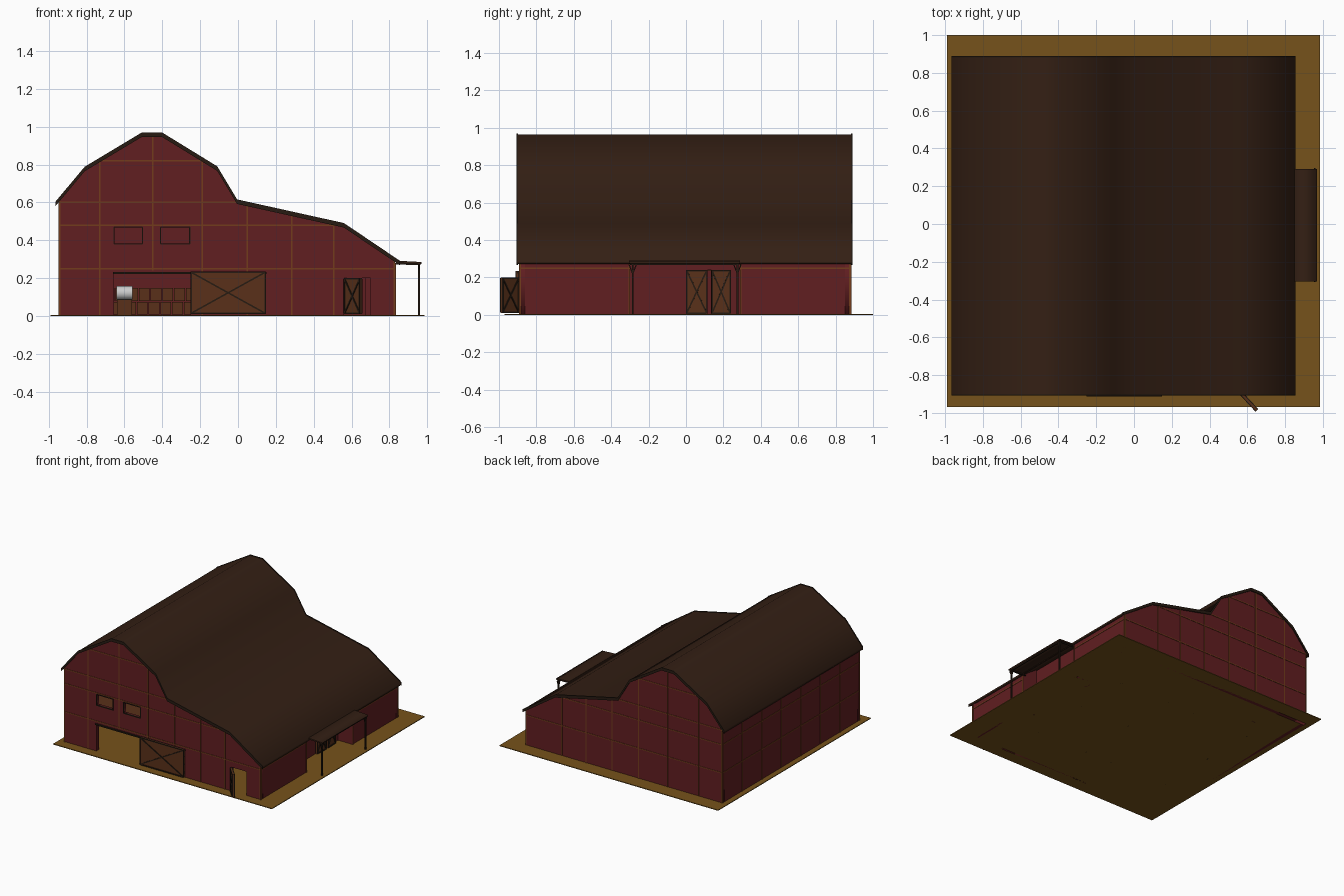
import bpy, math
from mathutils import Vector

if "Cube" in bpy.data.objects:
    bpy.data.objects.remove(bpy.data.objects["Cube"])

def mat(name, r, g, b):
    m = bpy.data.materials.new(name)
    m.diffuse_color = (r, g, b, 1)
    m.use_nodes = True
    m.node_tree.nodes["Principled BSDF"].inputs["Base Color"].default_value = m.diffuse_color
    return m

RED = mat("barn_red", 0.12, 0.013, 0.015)
BATTEN = mat("batten_brown", 0.17, 0.045, 0.012)
ROOF = mat("roof_brown", 0.034, 0.014, 0.007)
DARK = mat("dark_timber", 0.02, 0.011, 0.006)
DOOR = mat("door_brown", 0.10, 0.03, 0.01)
EARTH = mat("earth", 0.18, 0.085, 0.011)
STEEL = mat("steel", 0.55, 0.55, 0.55)

def mesh(name, verts, faces, m):
    me = bpy.data.meshes.new(name)
    me.from_pydata(verts, [], faces)
    me.materials.append(m)
    o = bpy.data.objects.new(name, me)
    bpy.context.collection.objects.link(o)
    return o

BOX_FACES = [(0, 1, 3, 2), (4, 6, 7, 5), (0, 4, 5, 1), (2, 3, 7, 6), (0, 2, 6, 4), (1, 5, 7, 3)]

def box(name, x0, x1, y0, y1, z0, z1, m):
    return mesh(name, [(x, y, z) for x in (x0, x1) for y in (y0, y1) for z in (z0, z1)], BOX_FACES, m)

def beam(name, a, b, w, m):
    """Square bar from a to b."""
    a, b = Vector(a), Vector(b)
    d = (b - a).normalized()
    up = Vector((0, 1, 0)) if abs(d.y) < 0.9 else Vector((0, 0, 1))
    s = d.cross(up).normalized() * w / 2
    t = d.cross(s).normalized() * w / 2
    return mesh(name, [p + i * s + j * t for p in (a, b) for i in (-1, 1) for j in (-1, 1)], BOX_FACES, m)

def extrude_y(name, loops, y0, y1, m):
    """Fill x/z outlines (inner loops become holes) and extrude them along y."""
    c = bpy.data.curves.new(name, 'CURVE')
    c.dimensions, c.fill_mode, c.extrude = '2D', 'BOTH', (y1 - y0) / 2
    for pts in loops:
        s = c.splines.new('POLY')
        s.points.add(len(pts) - 1)
        for p, (x, z) in zip(s.points, pts):
            p.co = (x, z, 0, 1)
        s.use_cyclic_u = True
    c.materials.append(m)
    o = bpy.data.objects.new(name, c)
    bpy.context.collection.objects.link(o)
    o.rotation_euler = (math.pi / 2, 0, 0)
    o.location = (0, (y0 + y1) / 2, 0)
    bpy.ops.object.select_all(action='DESELECT')
    o.select_set(True)
    bpy.context.view_layer.objects.active = o
    bpy.ops.object.convert(target='MESH')
    return o

# Shared roof line and extents
LINE = [(-0.965, 0.6), (-0.81, 0.785), (-0.51, 0.965), (-0.40, 0.965), (-0.11, 0.787),
        (-0.005, 0.612), (0.56, 0.487), (0.855, 0.288)]
XL, XR, YF, YB, T = -0.945, 0.83, -0.89, 0.88, 0.03

def height(x):
    for (a, za), (b, zb) in zip(LINE, LINE[1:]):
        if a <= x <= b:
            return za + (zb - za) * (x - a) / (b - a) - 0.012

# Ground slab
box("ground", -0.99, 0.985, -0.97, 1.0, 0.0, 0.006, EARTH)

# Roof as a folded sheet with dark verge trims at each end
under = [(x, z - 0.016) for x, z in reversed(LINE)]
extrude_y("roof", [LINE + under], -0.9, 0.885, ROOF)
for n, y in (("front", -0.907), ("back", 0.881)):
    trim = [(x, z + 0.004) for x, z in LINE] + [(x, z - 0.02) for x, z in reversed(LINE)]
    extrude_y(n + "_verge", [trim], y, y + 0.008, DARK)

# Gable walls
top = [(XL, height(XL))] + [(x, z - 0.012) for x, z in LINE[1:-1]] + [(XR, height(XR))]
doors = [(XR, 0), (0.70, 0), (0.70, 0.2), (0.56, 0.2), (0.56, 0), (-0.25, 0), (-0.25, 0.222),
         (-0.655, 0.222), (-0.655, 0), (XL, 0)]
WINS = [(-0.655, -0.505), (-0.41, -0.255)]
holes = [[(a, 0.38), (b, 0.38), (b, 0.47), (a, 0.47)] for a, b in WINS]
extrude_y("front_wall", [top + doors] + holes, YF, YF + T, RED)
extrude_y("back_wall", [top + [(XR, 0), (XL, 0)]], YB - T, YB, RED)

# Side walls, the right one stepping in for the porch entrance
RX = 0.70
box("left_wall", XL, XL + T, YF + T, YB - T, 0, 0.6, RED)
for n, a, b in (("front", YF + T, -0.30), ("back", 0.29, YB - T)):
    box("right_wall_" + n, XR - T, XR, a, b, 0, 0.285, RED)
for n, a, x0 in (("front", -0.30 - T, RX), ("back", 0.29, RX)):
    extrude_y("recess_return_" + n, [[(x0, 0), (XR, 0), (XR, 0.285), (x0, height(x0))]], a, a + T, RED)
box("recess_wall", RX - T, RX, -0.30, 0.0, 0, 0.37, RED)
box("recess_wall_end", RX - T, RX, 0.24, 0.29, 0, 0.37, RED)
box("recess_wall_head", RX - T, RX, 0.0, 0.24, 0.24, 0.37, RED)

# Wall battens on the gables
W = 0.004
for n, y in (("front", YF), ("back", YB)):
    for x in (XL + 0.004, -0.73, -0.45, -0.19, 0.05, 0.285, 0.505, XR - 0.004):
        z0 = 0.24 if n == "front" and x == -0.45 else 0.0
        box(n + "_batten", x - W, x + W, y - 0.004, y + 0.004, z0, height(x), BATTEN)
    for z, a, b in ((0.25, XL, XR), (0.48, XL, 0.55), (0.6, XL, -0.01), (0.82, -0.74, -0.17)):
        box(n + "_rail", a, b, y - 0.003, y + 0.003, z - W, z + W, BATTEN)

# Wall battens on the sides
for i in range(8):
    y = YF + 0.004 + i * (YB - YF - 0.008) / 7
    box("left_batten", XL - 0.004, XL + 0.004, y - W, y + W, 0, 0.6, BATTEN)
for z in (0.25, 0.48):
    box("left_rail", XL - 0.003, XL + 0.003, YF, YB, z - W, z + W, BATTEN)
for a, b in ((YF, -0.30), (0.29, YB)):
    box("right_rail", XR - 0.003, XR + 0.003, a, b, 0.246, 0.254, BATTEN)
    for y in (a + 0.004, b - 0.004):
        box("right_batten", XR - 0.004, XR + 0.004, y - W, y + W, 0, 0.28, BATTEN)

# Plank door with a frame and cross braces on both faces
def door(name, w, h, loc, angle, m):
    parts = [box(name, 0, w, -0.005, 0.005, 0, h, m)]
    for y in (-0.006, 0.006):
        c = [(0.004, y, 0.004), (w - 0.004, y, 0.004), (w - 0.004, y, h - 0.004), (0.004, y, h - 0.004)]
        for i, j in ((0, 1), (1, 2), (2, 3), (3, 0), (0, 2), (1, 3)):
            parts.append(beam(name + "_brace", c[i], c[j], 0.008, DARK))
    for o in parts:
        o.location = loc
        o.rotation_euler = (0, 0, angle)

door("sliding_door", 0.40, 0.225, (-0.252, -0.902, 0.01), 0, DOOR)
door("small_door", 0.125, 0.19, (0.565, -0.895, 0.01), -math.radians(47), DOOR)
door("entrance_door_front", 0.115, 0.235, (RX + 0.008, 0.0, 0.006), math.radians(88), DOOR)
door("entrance_door_back", 0.105, 0.235, (RX + 0.008, 0.24, 0.006), -math.radians(88), DOOR)
box("door_track", -0.66, 0.15, -0.903, -0.89, 0.222, 0.232, DARK)

# Window frames
for a, b in WINS:
    for z in (0.38, 0.47):
        box("window_rail", a, b, YF - 0.004, YF + 0.01, z - 0.003, z + 0.003, DARK)
    for x in (a, b):
        box("window_stile", x - 0.003, x + 0.003, YF - 0.004, YF + 0.01, 0.38, 0.47, DARK)

# Porch roof, beam and posts
extrude_y("porch_roof", [[(0.84, 0.292), (0.97, 0.285), (0.97, 0.275), (0.84, 0.28)]], -0.305, 0.29, ROOF)
beam("porch_beam", (0.957, -0.30, 0.271), (0.957, 0.285, 0.271), 0.01, DARK)
for y in (-0.285, 0.275):
    beam("porch_post", (0.957, y, 0), (0.957, y, 0.275), 0.01, DARK)
    for s in (-1, 1):
        beam("porch_brace", (0.957, y, 0.22), (0.957, y + s * 0.02, 0.27), 0.006, DARK)
    beam("porch_rafter", (0.82, y, 0.277), (0.965, y, 0.272), 0.008, DARK)

# Interior: loft, posts, stacked bales and a steel drum
box("loft_floor", XL + T, -0.01, YF + T, YB - T, 0.236, 0.246, DOOR)
for x in (-0.72, -0.19, 0.05, 0.5):
    for y in (-0.5, 0.0, 0.45):
        top_z = 0.236 if x < 0 else height(x) - 0.01
        box("inner_post", x - 0.008, x + 0.008, y - 0.008, y + 0.008, 0, top_z, DARK)
for row in range(2):
    for i in range(11):
        x = -0.72 + i * 0.062 + row * 0.01
        box("bale", x, x + 0.057, 0.70, 0.82, 0.008 + row * 0.072, 0.075 + row * 0.072, DOOR)
bpy.ops.mesh.primitive_cylinder_add(vertices=16, radius=0.036, depth=0.085,
                                    location=(-0.6, 0.62, 0.122), rotation=(0, math.pi / 2, 0))
drum = bpy.context.object
drum.name = "steel_drum"
drum.data.materials.append(STEEL)
bpy.ops.object.shade_smooth_by_angle()
box("drum_stand", -0.64, -0.56, 0.585, 0.655, 0, 0.088, DOOR)
